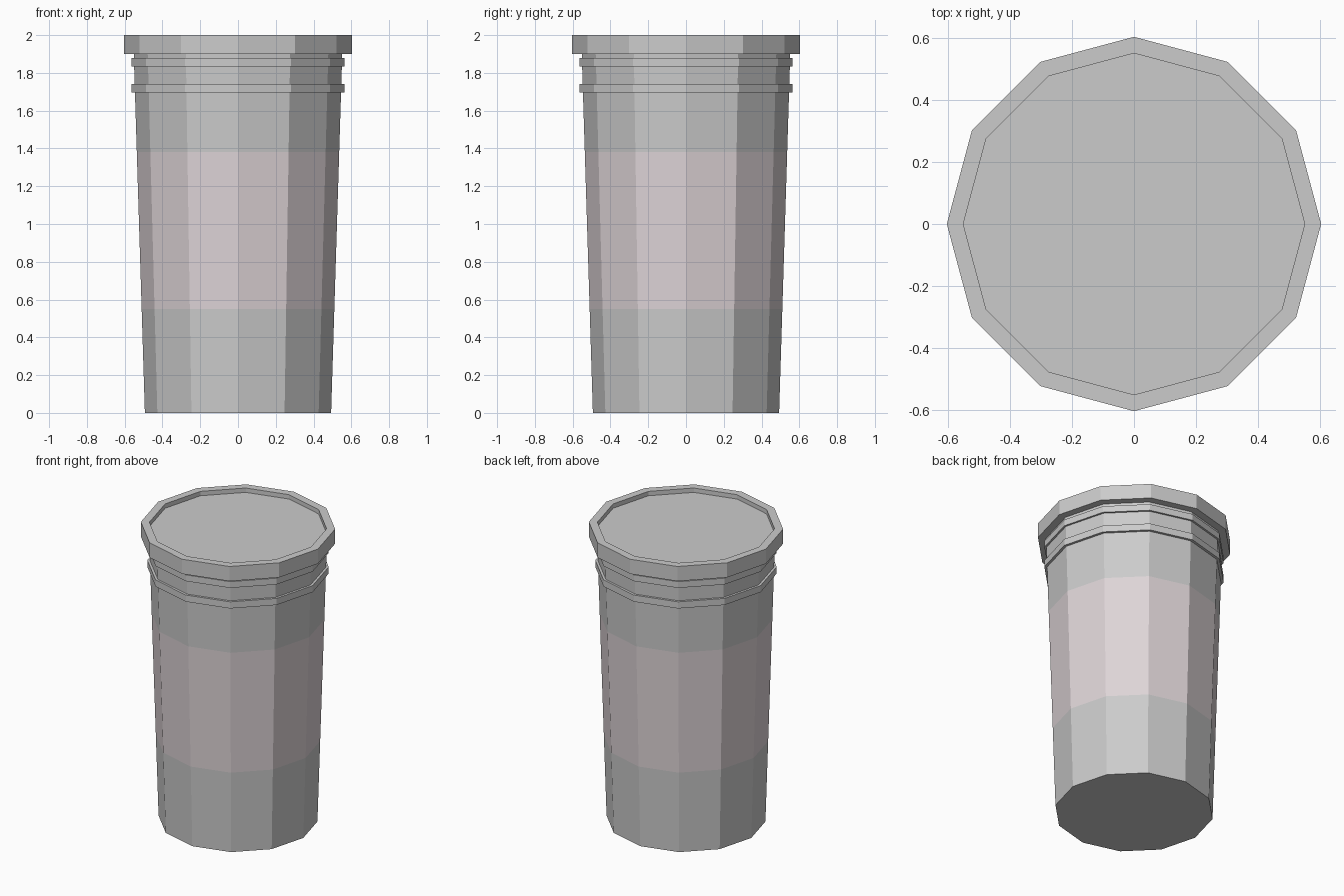
import bpy, bmesh
from math import cos, sin, pi

if "Cube" in bpy.data.objects:
    bpy.data.objects.remove(bpy.data.objects["Cube"])

SIDES = 12


def lathe(name, profile, closed=False, cap_start=False, cap_end=False):
    """Revolve (radius, z) points around z into a flat-faced 12-sided mesh."""
    bm = bmesh.new()
    rings = [[bm.verts.new((r * cos(2 * pi * i / SIDES), r * sin(2 * pi * i / SIDES), z))
              for i in range(SIDES)] for r, z in profile]
    pairs = list(zip(rings, rings[1:]))
    if closed:
        pairs.append((rings[-1], rings[0]))
    for a, b in pairs:
        for i in range(SIDES):
            j = (i + 1) % SIDES
            bm.faces.new((a[i], a[j], b[j], b[i]))
    if cap_start:
        bm.faces.new(rings[0][::-1])
    if cap_end:
        bm.faces.new(rings[-1])
    bmesh.ops.recalc_face_normals(bm, faces=bm.faces)
    mesh = bpy.data.meshes.new(name)
    bm.to_mesh(mesh)
    bm.free()
    obj = bpy.data.objects.new(name, mesh)
    bpy.context.collection.objects.link(obj)
    return obj


def wall(z):
    return 0.493 + 0.031 * z


# Tapered body with a tinted middle band, rim and shallow recessed top
body_z = [0, 0.55, 1.38, 1.9]
profile = [(wall(z), z) for z in body_z]
profile += [(0.603, 1.9), (0.603, 2.0), (0.55, 2.0), (0.55, 1.97)]
body = lathe("container_body", profile, cap_start=True, cap_end=True)

grey = bpy.data.materials.new("grey")
grey.diffuse_color = (0.8, 0.8, 0.8, 1)
grey.use_nodes = True
grey.node_tree.nodes["Principled BSDF"].inputs["Base Color"].default_value = grey.diffuse_color
band = bpy.data.materials.new("band_tint")
band.diffuse_color = (0.73, 0.66, 0.68, 1)
band.use_nodes = True
band.node_tree.nodes["Principled BSDF"].inputs["Base Color"].default_value = band.diffuse_color
body.data.materials.append(grey)
body.data.materials.append(band)
for poly in body.data.polygons:
    if 0.6 < poly.center.z < 1.3 and abs(poly.normal.z) < 0.5:
        poly.material_index = 1

# Two raised ridges below the rim
for name, z0, z1 in (("lower_ridge", 1.695, 1.74), ("upper_ridge", 1.835, 1.878)):
    lathe(name, [(0.535, z0), (0.563, z0), (0.563, z1), (0.535, z1)], closed=True)
